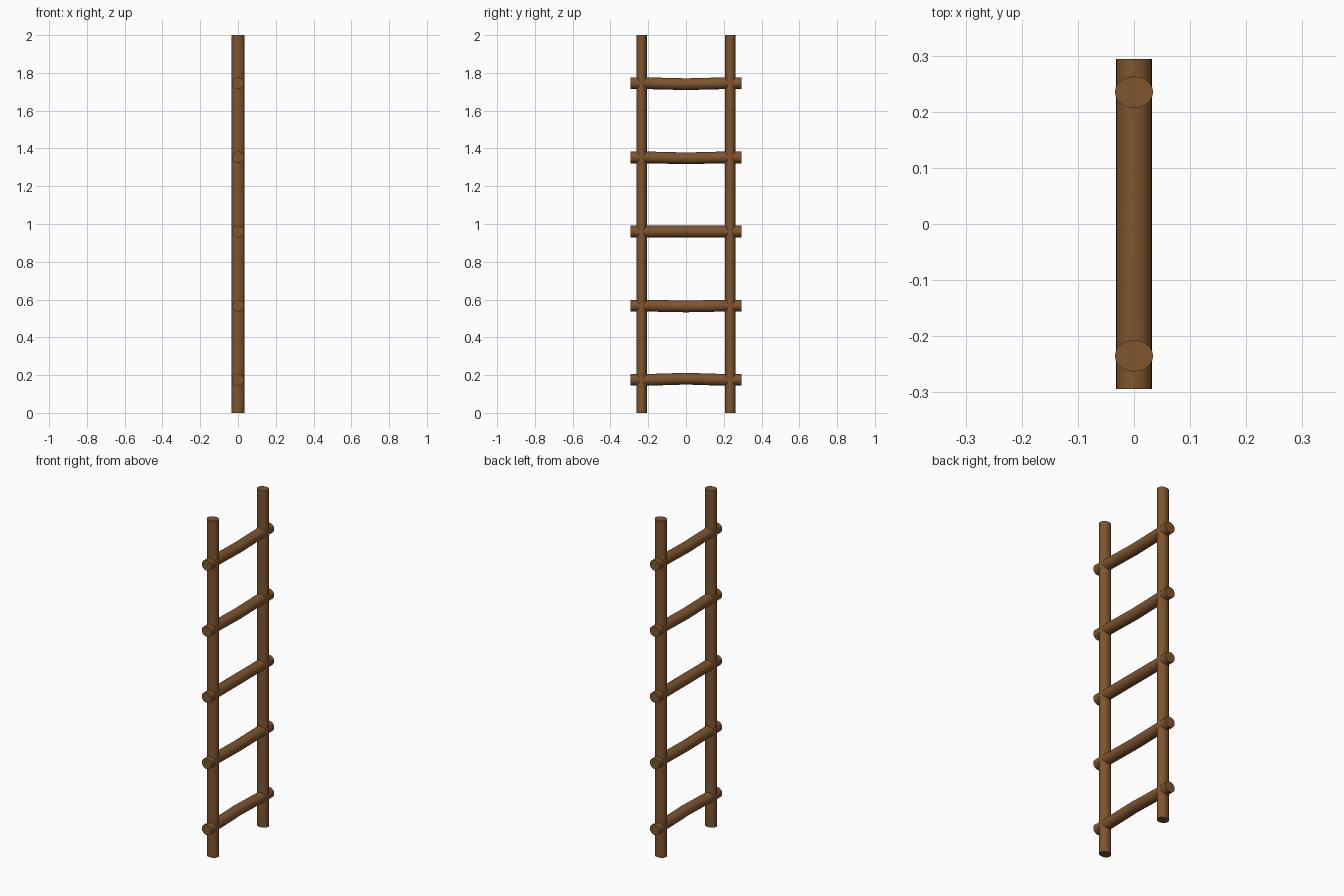
import bpy, bmesh, math
from mathutils import Vector

if "Cube" in bpy.data.objects:
    bpy.data.objects.remove(bpy.data.objects["Cube"])

wood = bpy.data.materials.new("brown_wood")
wood.diffuse_color = (0.21, 0.09, 0.027, 1)
wood.use_nodes = True
wood.node_tree.nodes["Principled BSDF"].inputs["Base Color"].default_value = wood.diffuse_color
SIDES = 24


def pole(name, centres, u, v):
    """Capped elliptical pole through the centres; u and v are the cross-section half axes."""
    u, v = Vector(u), Vector(v)
    bm = bmesh.new()
    angles = [2 * math.pi * i / SIDES for i in range(SIDES)]
    rings = [[bm.verts.new(Vector(c) + u * math.cos(a) + v * math.sin(a)) for a in angles]
             for c in centres]
    for a, b in zip(rings, rings[1:]):
        for i in range(SIDES):
            j = (i + 1) % SIDES
            bm.faces.new((a[i], a[j], b[j], b[i]))
    bm.faces.new(rings[0][::-1])
    bm.faces.new(rings[-1])
    bmesh.ops.recalc_face_normals(bm, faces=bm.faces[:])
    mesh = bpy.data.meshes.new(name)
    bm.to_mesh(mesh)
    bm.free()
    mesh.materials.append(wood)
    obj = bpy.data.objects.new(name, mesh)
    bpy.context.collection.objects.link(obj)
    bpy.ops.object.select_all(action='DESELECT')
    obj.select_set(True)
    bpy.context.view_layer.objects.active = obj
    bpy.ops.object.shade_smooth_by_angle(angle=math.radians(35))
    return obj


# Upright rails
for name, y in (("front_rail", -0.235), ("back_rail", 0.235)):
    pole(name, [(0, y, 0), (0, y, 2)], (0.034, 0, 0), (0, 0.028, 0))

# Rungs, each slightly bowed up or down at its middle
for n, bow in enumerate((0.006, -0.004, 0.0, -0.005, -0.005)):
    z = 0.175 + n * 0.3925
    path = [(0, -0.294, z), (0, -0.2, z), (0, 0, z + bow), (0, 0.2, z), (0, 0.294, z)]
    pole(f"rung_{n + 1}", path, (0.032, 0, 0), (0, 0, 0.031))
